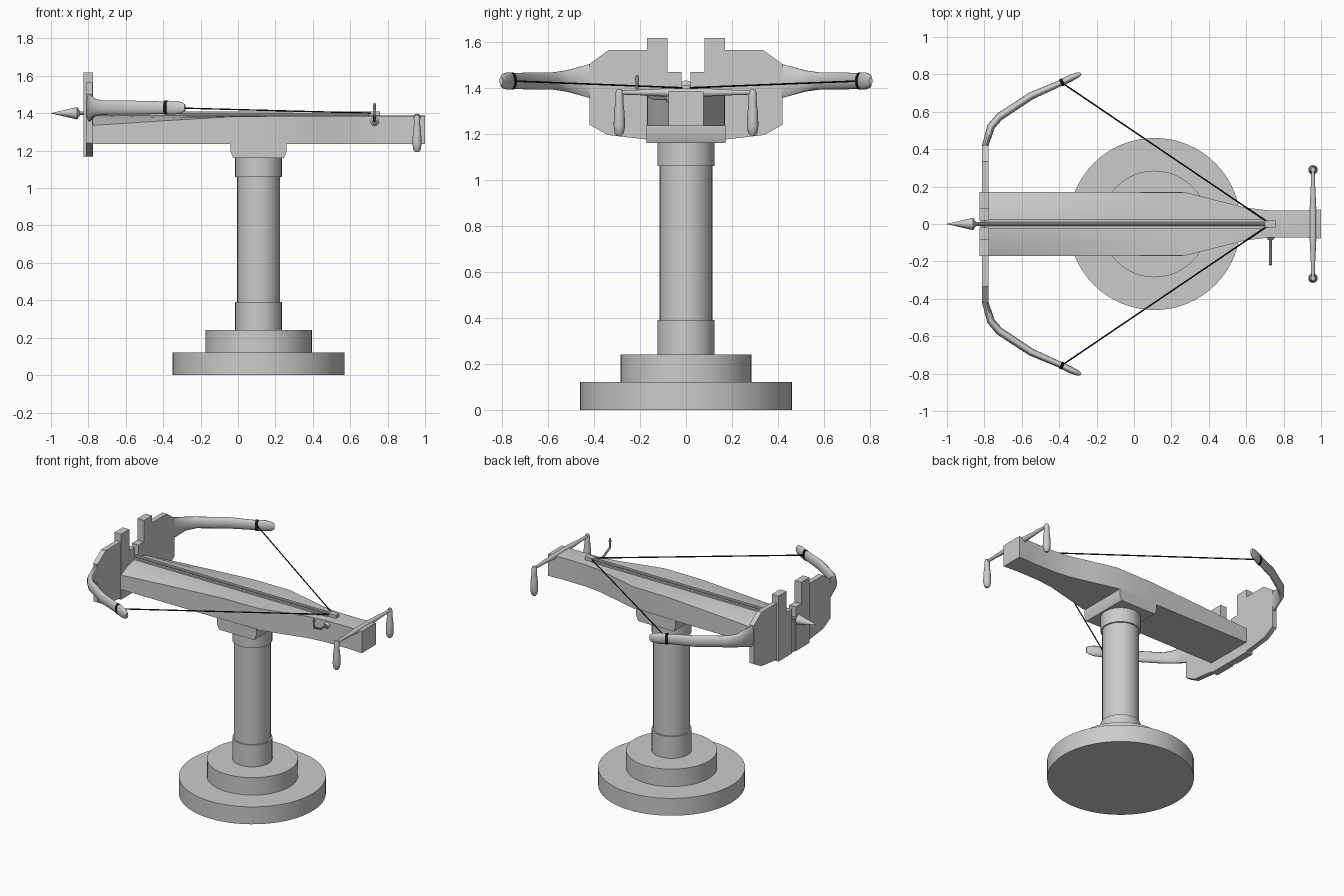
import bpy, bmesh, math
from mathutils import Vector

cube = bpy.data.objects.get("Cube")
if cube:
    bpy.data.objects.remove(cube, do_unlink=True)


def material(name, value):
    m = bpy.data.materials.new(name)
    m.use_nodes = True
    color = (value, value, value, 1)
    m.diffuse_color = color
    m.node_tree.nodes["Principled BSDF"].inputs["Base Color"].default_value = color
    return m


GREY = material("plain grey", 0.6)
BLACK = material("string black", 0.01)


def finish(name, bm, mat=GREY, mirror=False, angle=35):
    bmesh.ops.recalc_face_normals(bm, faces=bm.faces)
    mesh = bpy.data.meshes.new(name)
    bm.to_mesh(mesh)
    bm.free()
    mesh.materials.append(mat)
    ob = bpy.data.objects.new(name, mesh)
    bpy.context.collection.objects.link(ob)
    bpy.ops.object.select_all(action="DESELECT")
    ob.select_set(True)
    bpy.context.view_layer.objects.active = ob
    bpy.ops.object.shade_smooth_by_angle(angle=math.radians(angle))
    if mirror:
        mod = ob.modifiers.new("mirror", "MIRROR")
        mod.use_axis = (False, True, False)
    return ob


def skin(name, rings, **kw):
    """Join matching rings of points into a capped solid."""
    bm = bmesh.new()
    loops = [[bm.verts.new(p) for p in ring] for ring in rings]
    n = len(loops[0])
    for a, b in zip(loops, loops[1:]):
        for i in range(n):
            j = (i + 1) % n
            bm.faces.new((a[i], a[j], b[j], b[i]))
    bm.faces.new(loops[0][::-1])
    bm.faces.new(loops[-1])
    return finish(name, bm, **kw)


def sweep(name, points, radii, sides=12, **kw):
    """Oval tube; each radius is a number or a (width, height) pair."""
    pts = [Vector(p) for p in points]
    rings = []
    for i, p in enumerate(pts):
        t = (pts[min(i + 1, len(pts) - 1)] - pts[max(i - 1, 0)]).normalized()
        up = Vector((1, 0, 0)) if abs(t.z) > 0.9 else Vector((0, 0, 1))
        side = t.cross(up).normalized()
        up = side.cross(t)
        r = radii[i]
        w, h = r if isinstance(r, tuple) else (r, r)
        turn = [2 * math.pi * k / sides for k in range(sides)]
        rings.append([p + side * w * math.cos(a) + up * h * math.sin(a) for a in turn])
    return skin(name, rings, **kw)


def box(name, x, y, z, **kw):
    return skin(name, [[(x[0], y[0], h), (x[1], y[0], h), (x[1], y[1], h), (x[0], y[1], h)]
                       for h in z], **kw)


def plate(name, x, outline, **kw):
    return skin(name, [[(d, y, z) for y, z in outline] for d in x], **kw)


# Round pedestal
CX = 0.11
for name, r, z0, z1, sides in (
        ("base_disc", 0.46, 0, 0.12, 64), ("base_step", 0.285, 0.12, 0.24, 48),
        ("column_collar", 0.125, 0.24, 0.39, 32), ("column", 0.115, 0.39, 1.06, 32),
        ("column_cap", 0.125, 1.06, 1.16, 32)):
    sweep(name, [(CX, 0, z0), (CX, 0, z1)], [r, r], sides)

# Saddle block between column and stock
skin("saddle_block", [[(CX + sx * w, sy * 0.172, z) for sx, sy in
                       ((-1, -1), (1, -1), (1, 1), (-1, 1))]
                      for w, z in ((0.135, 1.16), (0.15, 1.195), (0.15, 1.24))])

# Stock: wide with sloping shoulders at the bow, narrow at the back
stock = []
for x, w, shoulder in ((-0.78, 0.17, 1.335), (-0.4, 0.17, 1.36), (0, 0.17, 1.383),
                       (0.28, 0.168, 1.385), (0.45, 0.125, 1.385), (0.6, 0.087, 1.385),
                       (0.72, 0.073, 1.385), (0.88, 0.071, 1.385), (1.0, 0.077, 1.385)):
    half = [(w, 1.235), (w, shoulder), (w * 0.6, 0.35 * shoulder + 0.65 * 1.387), (0.03, 1.387)]
    stock.append([(x, y, z) for y, z in half] + [(x, -y, z) for y, z in half[::-1]])
skin("stock", stock)

# Guide rails, bolt and catch
box("guide_rails", (-0.8, 0.7), (0.012, 0.027), (1.375, 1.396), mirror=True)
sweep("bolt_shaft", [(-0.87, 0, 1.4), (0.71, 0, 1.4)], [0.01, 0.01], 10)
sweep("bolt_head", [(-1.0, 0, 1.4), (-0.86, 0, 1.4), (-0.845, 0, 1.4)],
      [0.001, 0.033, 0.012], 12)
box("string_catch", (0.7, 0.76), (-0.018, 0.018), (1.37, 1.41))

# Bow shield: thick centre towers with a bolt slot, thinner wings
plate("shield_towers", (-0.825, -0.775),
      [(0.02, 1.165), (0.17, 1.165), (0.17, 1.617), (0.08, 1.617), (0.08, 1.47), (0.02, 1.47)],
      mirror=True)
box("shield_bridge", (-0.82, -0.777), (-0.021, 0.021), (1.166, 1.385))
plate("shield_wings", (-0.812, -0.778),
      [(0.165, 1.175), (0.21, 1.18), (0.34, 1.195), (0.42, 1.24), (0.42, 1.504),
       (0.335, 1.565), (0.165, 1.565)], mirror=True)

# Curved bow arms with swollen tips
Z = 1.43
arm = [(-0.795, 0.34, Z), (-0.795, 0.42, Z), (-0.765, 0.52, Z), (-0.72, 0.573, Z),
       (-0.55, 0.685, Z), (-0.385, 0.757, Z)]
sweep("bow_arms", arm, [(0.016, 0.085), (0.017, 0.075), (0.021, 0.047), (0.021, 0.039),
                        (0.02, 0.038), (0.016, 0.034)], 14, mirror=True, angle=50)
sweep("bow_tips", [(-0.4, 0.75, Z), (-0.37, 0.764, Z), (-0.335, 0.782, Z), (-0.3, 0.797, Z),
                   (-0.284, 0.804, Z)],
      [(0.014, 0.028), (0.018, 0.038), (0.018, 0.037), (0.014, 0.03), (0.008, 0.018)],
      14, mirror=True, angle=50)

# Bow string and its lashings
sweep("string_lashings", [(-0.393, 0.753, Z), (-0.376, 0.761, Z)],
      [(0.02, 0.038)] * 2, 14, mat=BLACK, mirror=True)
sweep("bow_string", [(-0.385, 0.755, Z), (0.73, 0, 1.4)], [0.004, 0.004], 6,
      mat=BLACK, mirror=True)

# Trigger crank on the side of the stock
sweep("trigger_mount", [(0.73, -0.065, 1.355), (0.73, -0.085, 1.355)], [0.03, 0.012], 12)
sweep("trigger_arm", [(0.73, -0.07, 1.355), (0.73, -0.14, 1.355), (0.73, -0.205, 1.388),
                      (0.73, -0.215, 1.395)], [0.007] * 4, 8)
sweep("trigger_grip", [(0.73, -0.213, z) for z in (1.385, 1.41, 1.44, 1.455)],
      [0.006, 0.006, 0.009, 0.005], 8)

# Steering bar with hanging handles
HX = 0.957
sweep("steering_bar", [(HX, y, 1.38) for y in (-0.29, -0.2, -0.08, 0.08, 0.2, 0.29)],
      [0.009, 0.012, 0.018, 0.018, 0.012, 0.009], 12)
sweep("handles", [(HX, 0.29, z) for z in (1.392, 1.375, 1.345, 1.29, 1.235, 1.205, 1.192)],
      [0.012, 0.018, 0.017, 0.023, 0.025, 0.02, 0.01], 14, mirror=True, angle=50)
